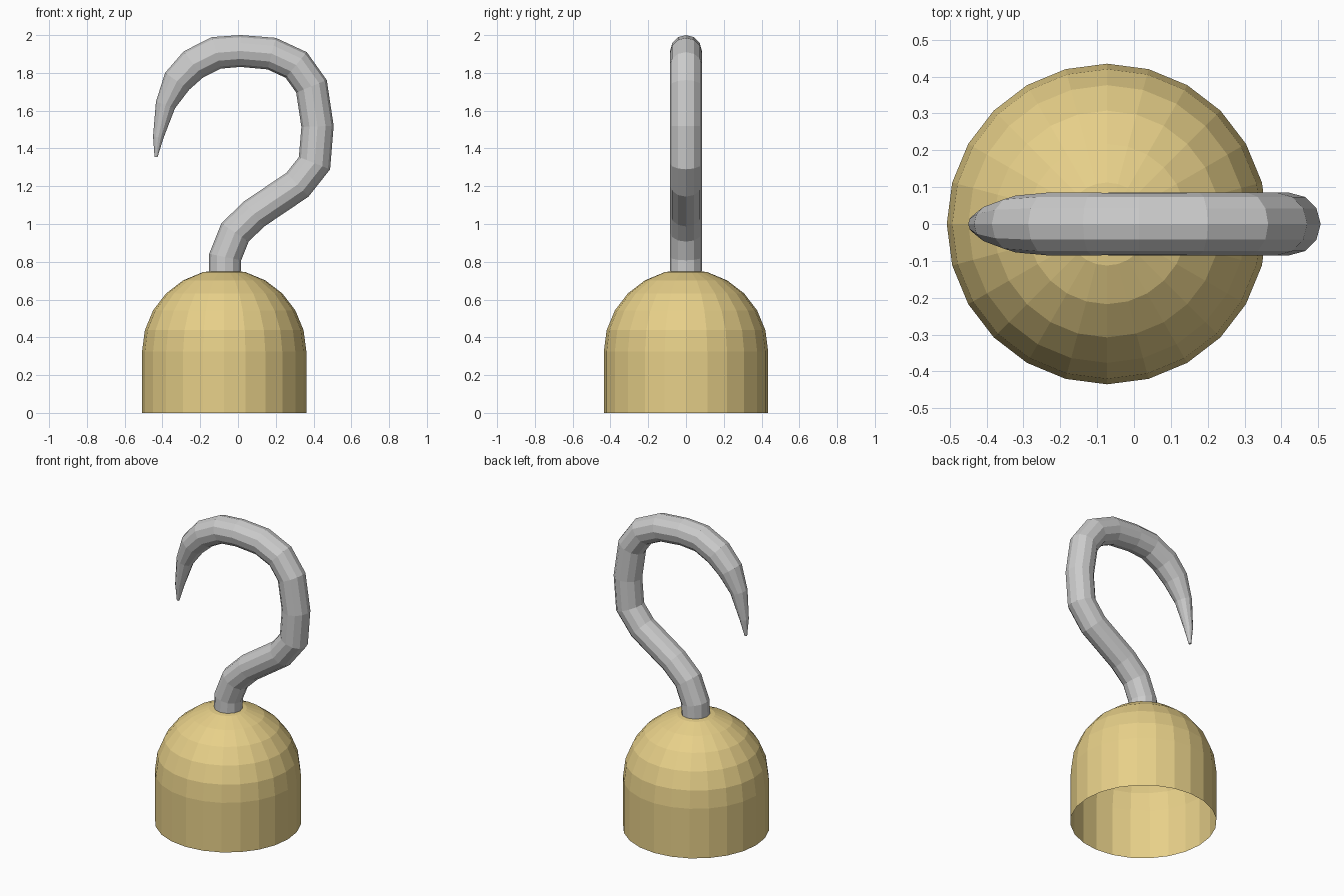
import bpy, bmesh
from math import sin, cos, pi
from mathutils import Vector

if "Cube" in bpy.data.objects:
    bpy.data.objects.remove(bpy.data.objects["Cube"])


def finish(bm, name, color=None):
    bmesh.ops.recalc_face_normals(bm, faces=bm.faces[:])
    mesh = bpy.data.meshes.new(name)
    bm.to_mesh(mesh)
    bm.free()
    obj = bpy.data.objects.new(name, mesh)
    bpy.context.collection.objects.link(obj)
    if color:
        mat = bpy.data.materials.new(name + "_color")
        mat.diffuse_color = color
        mat.use_nodes = True
        mat.node_tree.nodes["Principled BSDF"].inputs["Base Color"].default_value = mat.diffuse_color
        mesh.materials.append(mat)
    return obj


def bridge(bm, a, b):
    n = len(a)
    for i in range(n):
        bm.faces.new((a[i], a[(i + 1) % n], b[(i + 1) % n], b[i]))


# Domed cup, open at the bottom
CX, R, WALL, SIDES = -0.073, 0.435, 0.325, 24
profile = [(R, 0.0)] + [(R * cos(k * pi / 12), WALL + R * sin(k * pi / 12)) for k in range(6)]
bm = bmesh.new()
rings = [[bm.verts.new((CX + r * cos(2 * pi * i / SIDES), r * sin(2 * pi * i / SIDES), z))
          for i in range(SIDES)] for r, z in profile]
for a, b in zip(rings, rings[1:]):
    bridge(bm, a, b)
top = bm.verts.new((CX, 0, WALL + R))
for i in range(SIDES):
    bm.faces.new((rings[-1][i], rings[-1][(i + 1) % SIDES], top))
finish(bm, "cup", (0.80, 0.63, 0.25, 1))

# Curved hook: x, z, radius along the centre line, tapering to the tip
path = [(-0.07, 0.74, .085), (-0.068, 0.825, .085), (-0.016, 0.955, .085),
        (0.085, 1.053, .085), (0.315, 1.208, .085), (0.405, 1.322, .085),
        (0.421, 1.517, .085), (0.389, 1.729, .085), (0.308, 1.842, .085),
        (0.178, 1.902, .085), (0.013, 1.916, .084), (-0.115, 1.906, .085),
        (-0.236, 1.845, .085), (-0.322, 1.756, .077), (-0.384, 1.63, .053),
        (-0.422, 1.46, .028), (-0.434, 1.355, .008)]
N = 12
pts = [Vector((x, 0, z)) for x, z, r in path]
bm = bmesh.new()
rings = []
for k, p in enumerate(pts):
    t_in = (p - pts[k - 1]).normalized() if k else Vector((0, 0, 1))
    t_out = (pts[k + 1] - p).normalized() if k < len(pts) - 1 else t_in
    if k == 0:
        t_out = t_in
    t = (t_in + t_out).normalized()
    side = Vector((t.z, 0, -t.x)) / t.dot(t_in)
    r = path[k][2]
    rings.append([bm.verts.new(p + side * r * cos(2 * pi * i / N)
                               + Vector((0, r * sin(2 * pi * i / N), 0))) for i in range(N)])
for a, b in zip(rings, rings[1:]):
    bridge(bm, a, b)
bm.faces.new(rings[0])
bm.faces.new(rings[-1])
finish(bm, "hook")
